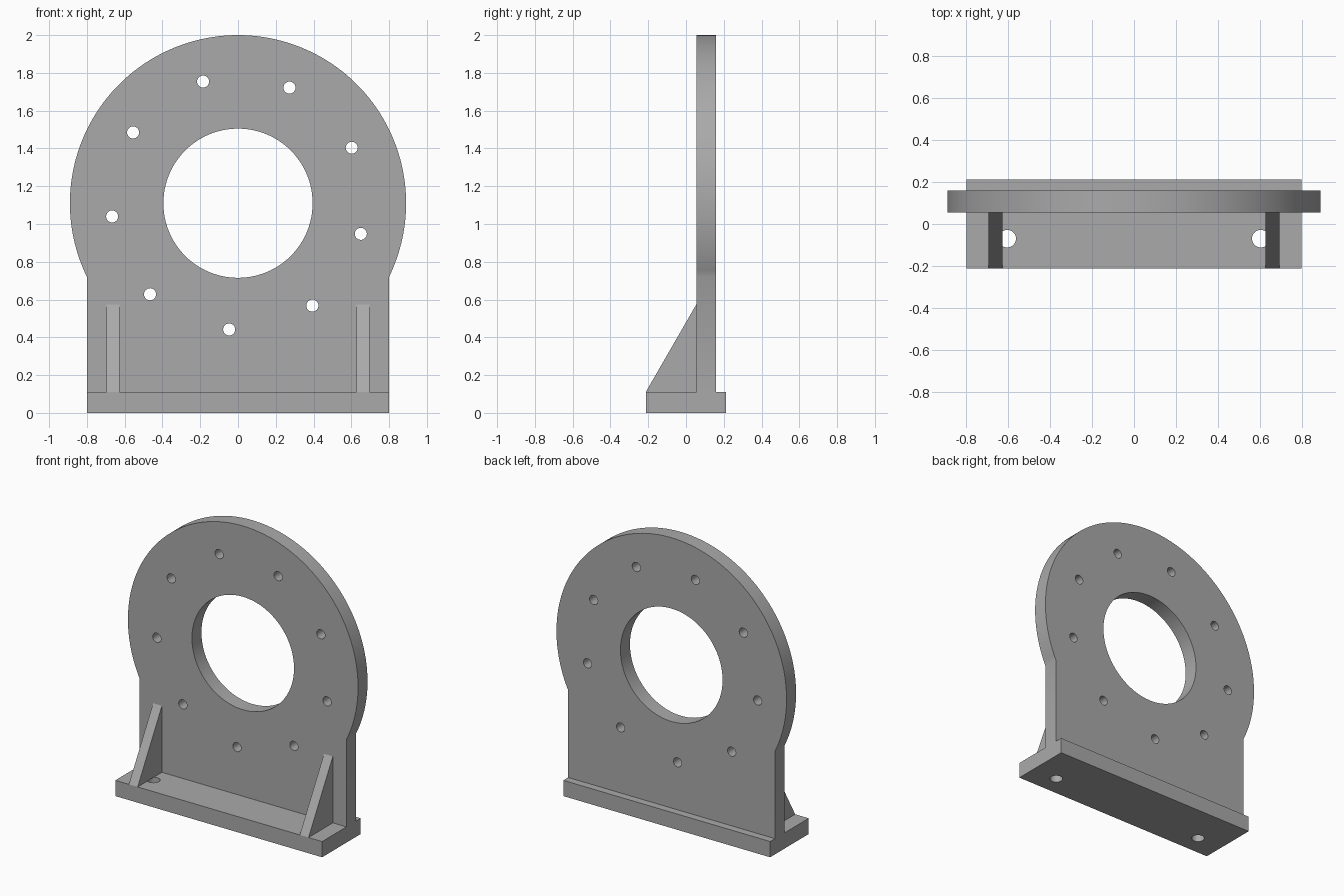
import bpy
import bmesh
from math import cos, sin, pi, radians, acos
from mathutils import Euler, Matrix

if "Cube" in bpy.data.objects:
    bpy.data.objects.remove(bpy.data.objects["Cube"], do_unlink=True)

GREY = (0.4, 0.4, 0.4, 1.0)
metal = bpy.data.materials.new("grey_metal")
metal.use_nodes = True
metal.diffuse_color = GREY
metal.node_tree.nodes["Principled BSDF"].inputs["Base Color"].default_value = GREY


def arc(cx, cy, r, start, end, n):
    """Points along an arc, both ends included."""
    angles = [start + (end - start) * i / n for i in range(n + 1)]
    return [(cx + r * cos(a), cy + r * sin(a)) for a in angles]


def circle(cx, cy, r, n):
    return arc(cx, cy, r, 0, 2 * pi, n)[:-1]


def prism(name, loops, thickness, location, rotation=(0, 0, 0)):
    """Extrude a flat outline (first loop) with holes (other loops)."""
    curve = bpy.data.curves.new(name + "_profile", "CURVE")
    curve.dimensions = "2D"
    curve.fill_mode = "BOTH"
    curve.extrude = thickness / 2
    for loop in loops:
        spline = curve.splines.new("POLY")
        spline.points.add(len(loop) - 1)
        for point, (x, y) in zip(spline.points, loop):
            point.co = (x, y, 0, 1)
        spline.use_cyclic_u = True
    profile = bpy.data.objects.new(name + "_profile", curve)
    bpy.context.collection.objects.link(profile)
    depsgraph = bpy.context.evaluated_depsgraph_get()
    mesh = bpy.data.meshes.new_from_object(profile.evaluated_get(depsgraph))
    bpy.data.objects.remove(profile, do_unlink=True)
    bpy.data.curves.remove(curve)

    # Weld caps to walls and place the part
    bm = bmesh.new()
    bm.from_mesh(mesh)
    bmesh.ops.remove_doubles(bm, verts=bm.verts, dist=0.0001)
    bm.transform(Matrix.Translation(location) @ Euler(rotation).to_matrix().to_4x4())
    bmesh.ops.recalc_face_normals(bm, faces=bm.faces)
    bm.to_mesh(mesh)
    bm.free()
    mesh.name = name
    mesh.materials.clear()
    mesh.materials.append(metal)
    mesh.shade_smooth()
    mesh.set_sharp_from_angle(angle=radians(30))
    obj = bpy.data.objects.new(name, mesh)
    bpy.context.collection.objects.link(obj)
    return obj


HALF_W, DEPTH, BASE_H = 0.8, 0.213, 0.11
FRONT, BACK = 0.055, 0.16
RING_Z, RING_R = 1.11, 0.89

# Base slab with two mounting holes
slab = [(-HALF_W, -DEPTH), (HALF_W, -DEPTH), (HALF_W, DEPTH), (-HALF_W, DEPTH)]
mounts = [circle(s * 0.605, -0.07, 0.042, 32) for s in (-1, 1)]
prism("base_slab", [slab] + mounts, BASE_H, (0, 0, BASE_H / 2))

# Upright flange: round head on a straight foot, bore and ring of bolt holes
dip = acos(HALF_W / RING_R)
outline = arc(0, RING_Z, RING_R, -dip, pi + dip, 96)
outline += [(-HALF_W, BASE_H), (HALF_W, BASE_H)]
bore = circle(0, RING_Z, 0.395, 96)
bolts = []
for i in range(9):
    a = radians(26 + 40 * i)
    bolts.append(circle(0.67 * cos(a), RING_Z + 0.67 * sin(a), 0.032, 24))
prism("upright_flange", [outline, bore] + bolts, BACK - FRONT,
      (0, (FRONT + BACK) / 2, 0), (pi / 2, 0, 0))

# Triangular gussets bracing the flange
wedge = [(-DEPTH, BASE_H), (FRONT, BASE_H), (FRONT, 0.575)]
for side, s in (("right", -1), ("left", 1)):
    prism(side + "_gusset", [wedge], 0.068, (s * 0.661, 0, 0), (pi / 2, 0, pi / 2))
